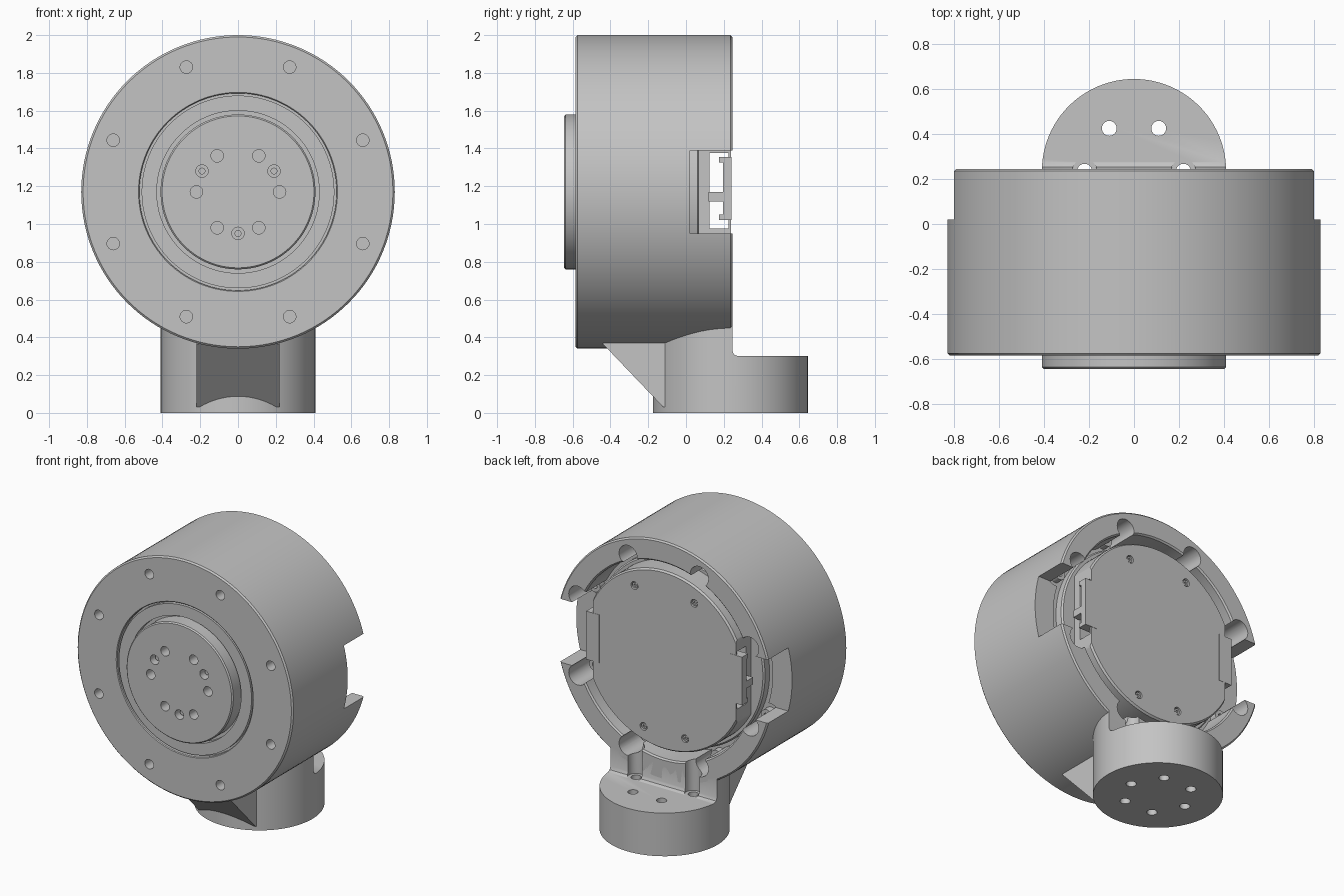
import bpy, bmesh, math
from mathutils import Matrix, Vector

if "Cube" in bpy.data.objects:
    bpy.data.objects.remove(bpy.data.objects["Cube"], do_unlink=True)

metal = bpy.data.materials.new("plain grey")
metal.use_nodes = True
grey = (0.55, 0.55, 0.55, 1)
metal.diffuse_color = grey
metal.node_tree.nodes["Principled BSDF"].inputs["Base Color"].default_value = grey

AXIS_Z = 1.17      # height of the drum axis
BASE_Y = 0.235     # centre of the foot
parts = []


def finish(name, bm, keep=True):
    bmesh.ops.recalc_face_normals(bm, faces=bm.faces)
    mesh = bpy.data.meshes.new(name)
    bm.to_mesh(mesh)
    bm.free()
    mesh.materials.append(metal)
    obj = bpy.data.objects.new(name, mesh)
    bpy.context.collection.objects.link(obj)
    if keep:
        parts.append(obj)
    else:
        obj.hide_render = True
    return obj


def lathe(name, profile):
    """Revolve (radius, y) points around the drum axis."""
    bm = bmesh.new()
    vs = [bm.verts.new((r, y, AXIS_Z)) for r, y in profile]
    es = [bm.edges.new(p) for p in zip(vs, vs[1:])]
    bmesh.ops.spin(bm, geom=vs + es, cent=(0, 0, AXIS_Z), axis=(0, 1, 0),
                   angle=math.tau, steps=128)
    bmesh.ops.remove_doubles(bm, verts=bm.verts, dist=0.0001)
    return finish(name, bm)


def rod(name, start, end, radius, keep=False, sides=24):
    """Cylinder between two points."""
    a, b = Vector(start), Vector(end)
    turn = Vector((0, 0, 1)).rotation_difference(b - a).to_matrix().to_4x4()
    bm = bmesh.new()
    bmesh.ops.create_cone(bm, cap_ends=True, segments=sides, radius1=radius, radius2=radius,
                          depth=(b - a).length, matrix=Matrix.Translation((a + b) / 2) @ turn)
    return finish(name, bm, keep)


def box(name, low, high, keep=False):
    a, b = Vector(low), Vector(high)
    bm = bmesh.new()
    bmesh.ops.create_cube(bm, size=1, matrix=Matrix.Translation((a + b) / 2)
                          @ Matrix.Diagonal((*(b - a), 1)))
    return finish(name, bm, keep)


def prism(name, outline, half, keep=False):
    """Extrude a (y, z) outline across x."""
    bm = bmesh.new()
    face = bm.faces.new([bm.verts.new((-half, y, z)) for y, z in outline])
    out = bmesh.ops.extrude_face_region(bm, geom=[face])["geom"]
    bmesh.ops.translate(bm, vec=(2 * half, 0, 0),
                        verts=[v for v in out if isinstance(v, bmesh.types.BMVert)])
    return finish(name, bm, keep)


def cut(target, cutters):
    """Subtract the cutters, bake the result and drop the cutters."""
    for c in cutters:
        mod = target.modifiers.new("cut", 'BOOLEAN')
        mod.operation, mod.solver, mod.object = 'DIFFERENCE', 'EXACT', c
    deps = bpy.context.evaluated_depsgraph_get()
    mesh = bpy.data.meshes.new_from_object(target.evaluated_get(deps))
    target.modifiers.clear()
    target.data = mesh
    for c in cutters:
        bpy.data.objects.remove(c, do_unlink=True)


def around(radius, count, offset=0):
    """Points (x, z) on a circle about the drum axis."""
    for i in range(count):
        a = math.radians(offset) + math.tau * i / count
        yield radius * math.cos(a), AXIS_Z + radius * math.sin(a)


bolts = list(around(0.715, 8, 22.5))


def pockets():
    return [rod("pocket", (x, 0.01, z), (x, 0.4, z), 0.07) for x, z in bolts]


def channels():
    return [rod("channel", (s * 0.22, BASE_Y, 0.3), (s * 0.22, BASE_Y, 0.6), 0.055)
            for s in (-1, 1)]


# Drum housing: front bore, open back, bolt pockets and side slots
housing = lathe("housing", [
    (0, -0.54), (0.43, -0.54), (0.43, -0.58), (0.51, -0.58), (0.51, -0.55), (0.522, -0.55),
    (0.522, -0.58), (0.527, -0.585), (0.82, -0.585), (0.83, -0.575), (0.83, 0.235),
    (0.82, 0.245), (0.69, 0.245), (0.68, 0.235), (0.68, 0.01), (0, 0.01)])
cut(housing, [rod("bolt_hole", (x, -0.7, z), (x, -0.48, z), 0.033) for x, z in bolts]
    + pockets() + channels()
    + [box("slot", (-1, 0.02, 0.95), (1, 0.4, 1.39))])

# Screws in the pockets
for x, z in bolts:
    screw = rod("housing_screw", (x, 0, z), (x, 0.06, z), 0.042, True)
    cut(screw, [rod("socket", (x, 0.03, z), (x, 0.1, z), 0.02, sides=6)])

# Output hub on the front
hub = lathe("output_hub", [(0, -0.645), (0.402, -0.645), (0.41, -0.637), (0.41, -0.53), (0, -0.53)])
small = list(around(0.22, 6))
fixing = list(around(0.22, 3, 30))
cut(hub, [rod("hub_hole", (x, -0.7, z), (x, -0.57, z), 0.033) for x, z in small + fixing])
for x, z in fixing:
    rod("hub_screw", (x, -0.61, z), (x, -0.56, z), 0.018, True)

# Motor flange and back cover with flat sides and an open connector window
lathe("motor_flange", [(0, 0), (0.65, 0), (0.65, 0.06), (0.64, 0.07), (0, 0.07)])
cover = lathe("motor_cover", [(0, 0.05), (0.62, 0.05), (0.62, 0.225), (0.61, 0.238), (0, 0.238)])
lid_screws = [(s * x, AXIS_Z + z) for s in (-1, 1) for x, z in ((0.23, 0.46), (0.16, -0.5))]
cut(cover, [box("side_flat", (min(s * 0.55, s), 0, 0), (max(s * 0.55, s), 0.4, 2)) for s in (-1, 1)]
    + [box("window", (-1, 0.125, 0.975), (1, 0.225, 1.375))]
    + [rod("lid_hole", (x, 0.215, z), (x, 0.3, z), 0.027) for x, z in lid_screws])
for x, z in lid_screws:
    screw = rod("lid_screw", (x, 0.2, z), (x, 0.232, z), 0.02, True)
    cut(screw, [rod("socket", (x, 0.222, z), (x, 0.3, z), 0.01, sides=6)])

# Connector frames at both side windows
for s in (-1, 1):
    lo, hi = sorted((s * 0.5, s * 0.6))
    box("connector_frame", (lo, 0.195, 1.02), (hi, 0.24, 1.355), True)
    box("connector_pin", (lo, 0.12, 1.12), (hi, 0.2, 1.17), True)
    for z in (1.02, 1.325):
        box("connector_end", (lo, 0.175, z), (hi, 0.2, z + 0.03), True)

# Round foot with a neck rising into the drum
foot = rod("foot", (0, BASE_Y, 0), (0, BASE_Y, 0.47), 0.41, True, 96)
step = prism("step", [(0.245, 0.6), (0.245, 0.33), (0.254, 0.309), (0.275, 0.3),
                      (0.8, 0.3), (0.8, 0.6)], 0.6)
foot_holes = [rod("foot_hole", (x, z - AXIS_Z + BASE_Y, -0.1),
                  (x, z - AXIS_Z + BASE_Y, 0.32), 0.033) for x, z in small]
cut(foot, [step] + foot_holes + channels() + pockets()[4:])

# Sloped gusset between foot and drum
prism("gusset", [(-0.44, 0.365), (-0.12, 0.03), (-0.1, 0.03), (-0.1, 0.42), (-0.44, 0.42)], 0.22, True)

# Smooth round walls, sharp edges
bpy.ops.object.select_all(action='DESELECT')
for p in parts:
    p.select_set(True)
bpy.context.view_layer.objects.active = housing
bpy.ops.object.shade_smooth_by_angle(angle=math.radians(30))
